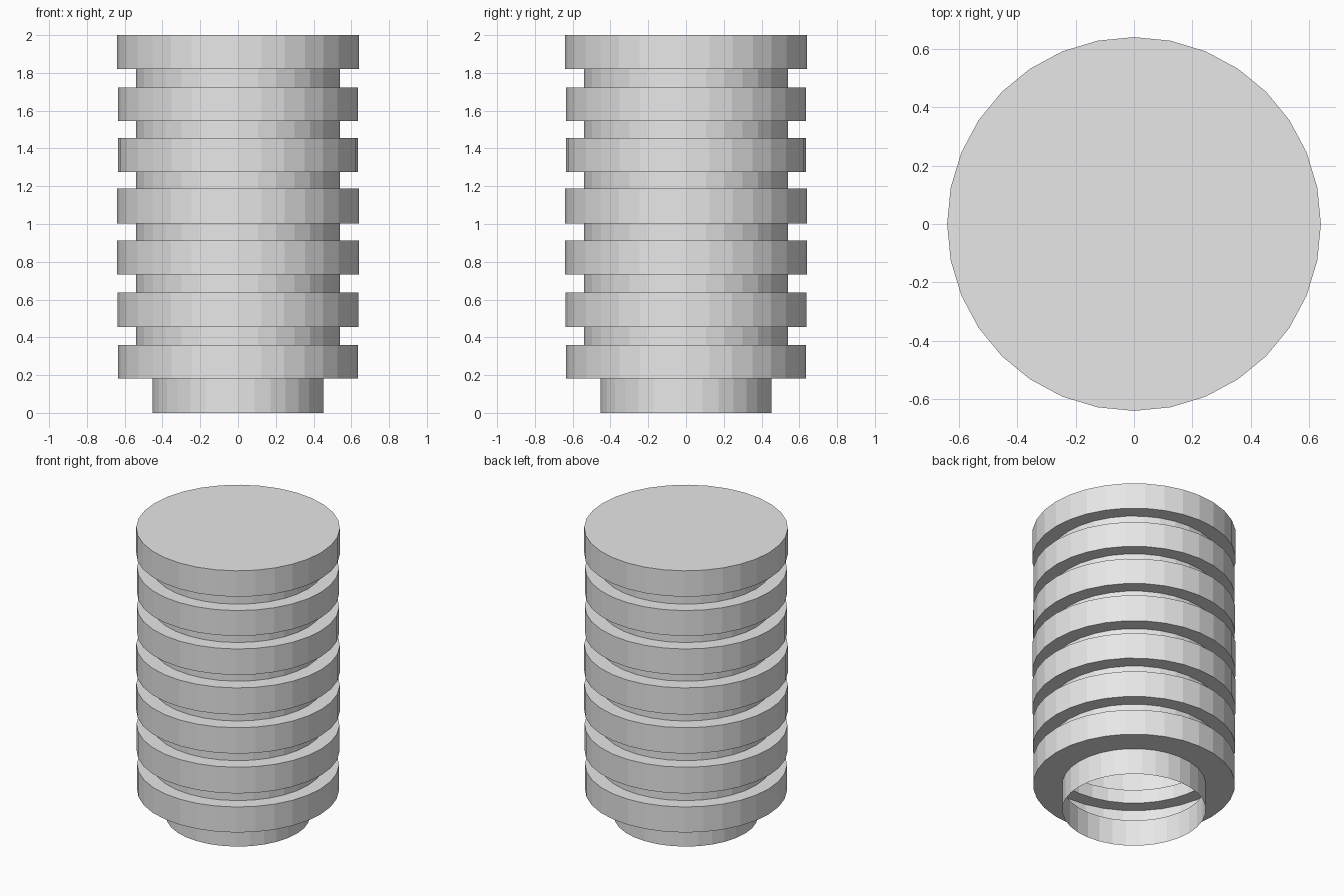
import bpy
import bmesh
import math

SIDES = 32

cube = bpy.data.objects.get("Cube")
if cube:
    bpy.data.objects.remove(cube, do_unlink=True)

# Plain grey material
grey = bpy.data.materials.new("light_grey")
grey.use_nodes = True
colour = (0.8, 0.8, 0.8, 1)
grey.diffuse_color = colour
grey.node_tree.nodes["Principled BSDF"].inputs["Base Color"].default_value = colour

# Rings from bottom to top: bottom height, top height, radius
rings = [
    (0.183, 0.36, 0.635),
    (0.455, 0.637, 0.638),
    (0.732, 0.912, 0.64),
    (1.003, 1.188, 0.64),
    (1.276, 1.456, 0.636),
    (1.546, 1.722, 0.635),
    (1.82, 2.0, 0.64),
]
neck_radius, stub_radius = 0.54, 0.452

# Stepped outline: open stub, then each ring with a neck between
profile = [(stub_radius, 0)]
inner = stub_radius
for low, high, radius in rings:
    profile += [(inner, low), (radius, low), (radius, high)]
    inner = neck_radius
    if high < 2:
        profile.append((inner, high))


def lathe(name, outline, material):
    """Spin an outline into a thin shell, open below and capped on top."""
    bm = bmesh.new()
    loops = []
    for radius, z in outline:
        angles = [math.tau * i / SIDES for i in range(SIDES)]
        loops.append([bm.verts.new((radius * math.cos(a), radius * math.sin(a), z))
                      for a in angles])
    for lower, upper in zip(loops, loops[1:]):
        for i in range(SIDES):
            j = (i + 1) % SIDES
            bm.faces.new((lower[i], lower[j], upper[j], upper[i]))
    bm.faces.new(loops[-1])
    mesh = bpy.data.meshes.new(name)
    bm.to_mesh(mesh)
    bm.free()
    mesh.materials.append(material)
    obj = bpy.data.objects.new(name, mesh)
    bpy.context.collection.objects.link(obj)
    return obj


lathe("ribbed_cylinder", profile, grey)
